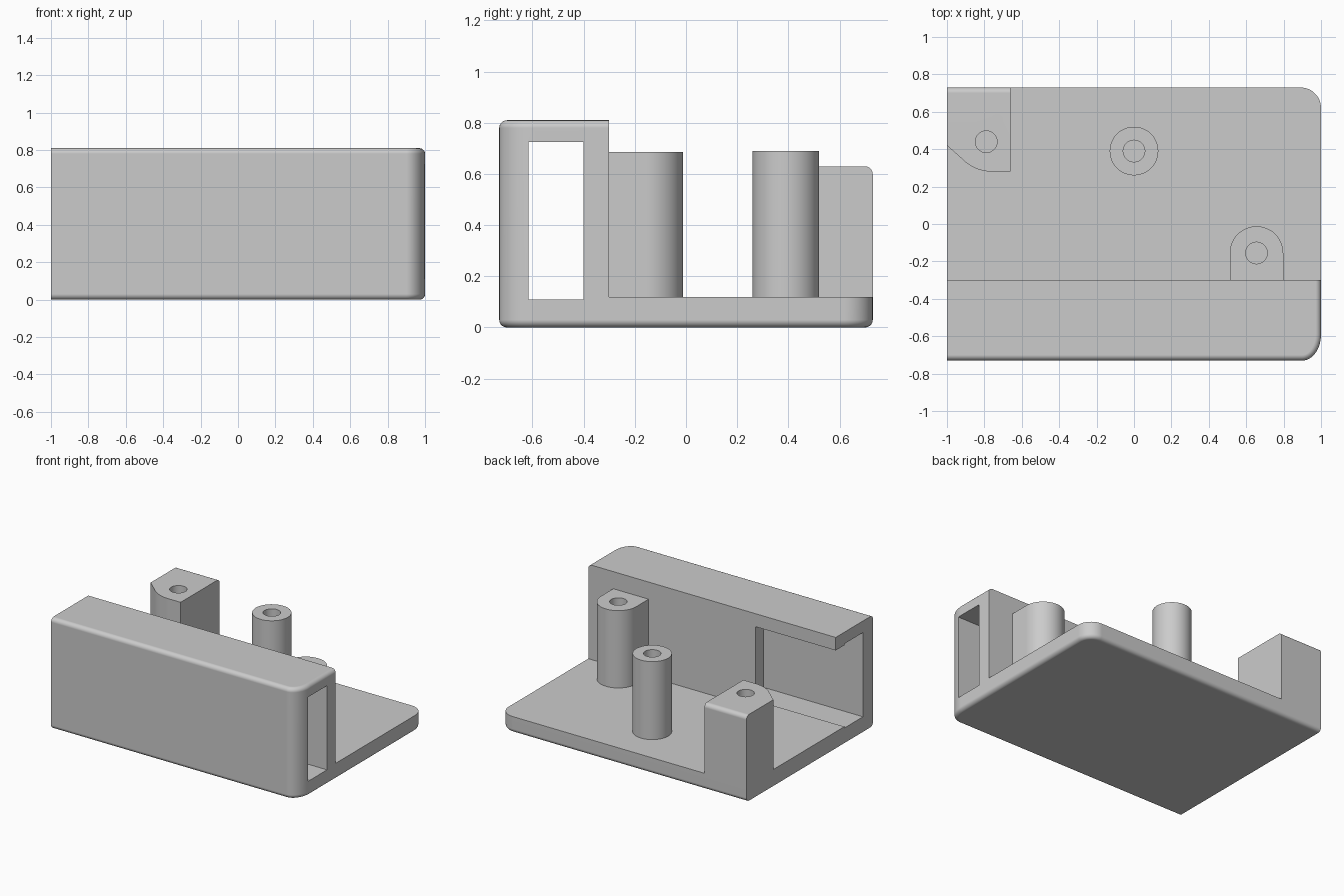
import bpy, bmesh
from math import cos, sin, radians

old = bpy.data.objects.get("Cube")
if old:
    bpy.data.objects.remove(old, do_unlink=True)

grey = bpy.data.materials.new("plain_grey")
grey.use_nodes = True
COLOUR = (0.6, 0.6, 0.6, 1)
grey.diffuse_color = COLOUR
grey.node_tree.nodes["Principled BSDF"].inputs["Base Color"].default_value = COLOUR


def arc(cx, cy, rx, ry, start, end, steps=12):
    angles = [radians(start + (end - start) * i / steps) for i in range(steps + 1)]
    return [(cx + rx * cos(a), cy + ry * sin(a)) for a in angles]


def prism(name, outline, z0, z1, fillet=None, radius=0.03):
    """Extrude an anticlockwise outline; fillet picks the edges to round."""
    bm = bmesh.new()
    face = bm.faces.new([bm.verts.new((x, y, z0)) for x, y in outline])
    grown = bmesh.ops.extrude_face_region(bm, geom=[face])["geom"]
    for v in grown:
        if isinstance(v, bmesh.types.BMVert):
            v.co.z = z1
    bmesh.ops.recalc_face_normals(bm, faces=bm.faces)
    if fillet:
        edges = [e for e in bm.edges if fillet(*[v.co for v in e.verts])]
        bmesh.ops.bevel(bm, geom=edges, offset=radius, offset_type='OFFSET',
                        segments=5, profile=0.5, affect='EDGES')
    mesh = bpy.data.meshes.new(name)
    bm.to_mesh(mesh)
    bm.free()
    mesh.materials.append(grey)
    obj = bpy.data.objects.new(name, mesh)
    bpy.context.collection.objects.link(obj)
    return obj


def box(x0, x1, y0, y1, z0, z1):
    return prism("cutter", [(x0, y0), (x1, y0), (x1, y1), (x0, y1)], z0, z1)


def activate(obj):
    bpy.ops.object.select_all(action='DESELECT')
    obj.select_set(True)
    bpy.context.view_layer.objects.active = obj


def cut(obj, cutter):
    cutter.hide_render = True
    activate(obj)
    mod = obj.modifiers.new("cut", 'BOOLEAN')
    mod.operation = 'DIFFERENCE'
    mod.solver = 'EXACT'
    mod.object = cutter
    bpy.ops.object.modifier_apply(modifier=mod.name)
    bpy.data.objects.remove(cutter, do_unlink=True)


def finish(obj):
    activate(obj)
    bpy.ops.object.shade_smooth_by_angle(angle=radians(30))
    mod = obj.modifiers.new("flat_faces", 'WEIGHTED_NORMAL')
    mod.keep_sharp = True


END, BACK, FLOOR, TOP, WALL = 1.0, 0.73, 0.12, 0.81, -0.30

# Case: rounded tray with a tall hollow front, flat at the left end
outline = [(-END, BACK), (-END, -BACK)]
outline += arc(END - 0.1, -BACK + 0.14, 0.1, 0.14, -90, 0)
outline += arc(END - 0.11, BACK - 0.11, 0.11, 0.11, 0, 90)


def case_rim(a, b):
    at_cut_end = a.x < -0.99 and b.x < -0.99
    return abs(a.z - b.z) < 0.001 and not at_cut_end


case = prism("case", outline, 0, TOP, case_rim)
cut(case, box(-2, 2, WALL, 2, FLOOR, 2))                  # open floor
cut(case, box(-2, 2, -0.615, -0.40, 0.11, 0.725))         # channel end to end
cut(case, box(-2, -0.35, -0.50, -0.20, FLOOR, 0.715))     # opening in inner wall
finish(case)

# Corner post with rounded inner corner
post_outline = [(-END, BACK), (-END, 0.42)]
post_outline += arc(-0.76, 0.50, 0.22, 0.22, 225, 270)
post_outline += [(-0.66, 0.28), (-0.66, BACK)]
corner_post = prism("corner_post", post_outline, FLOOR, 0.63,
                    lambda a, b: min(a.y, b.y) > 0.72 and min(a.z, b.z) > 0.6)

# Free-standing round post
round_post = prism("round_post", arc(0, 0.39, 0.13, 0.13, 0, 360, 48)[:-1], FLOOR, 0.69)

# Post joined to the inner wall
boss_outline = [(0.512, WALL), (0.798, WALL)]
boss_outline += arc(0.655, -0.155, 0.143, 0.143, 0, 180, 24)
wall_post = prism("wall_post", boss_outline, FLOOR, 0.685)

# Screw holes
for post, x, y in ((corner_post, -0.79, 0.44), (round_post, 0, 0.39), (wall_post, 0.655, -0.155)):
    cut(post, prism("hole", arc(x, y, 0.058, 0.058, 0, 360, 32)[:-1], 0.16, 1))
    finish(post)
